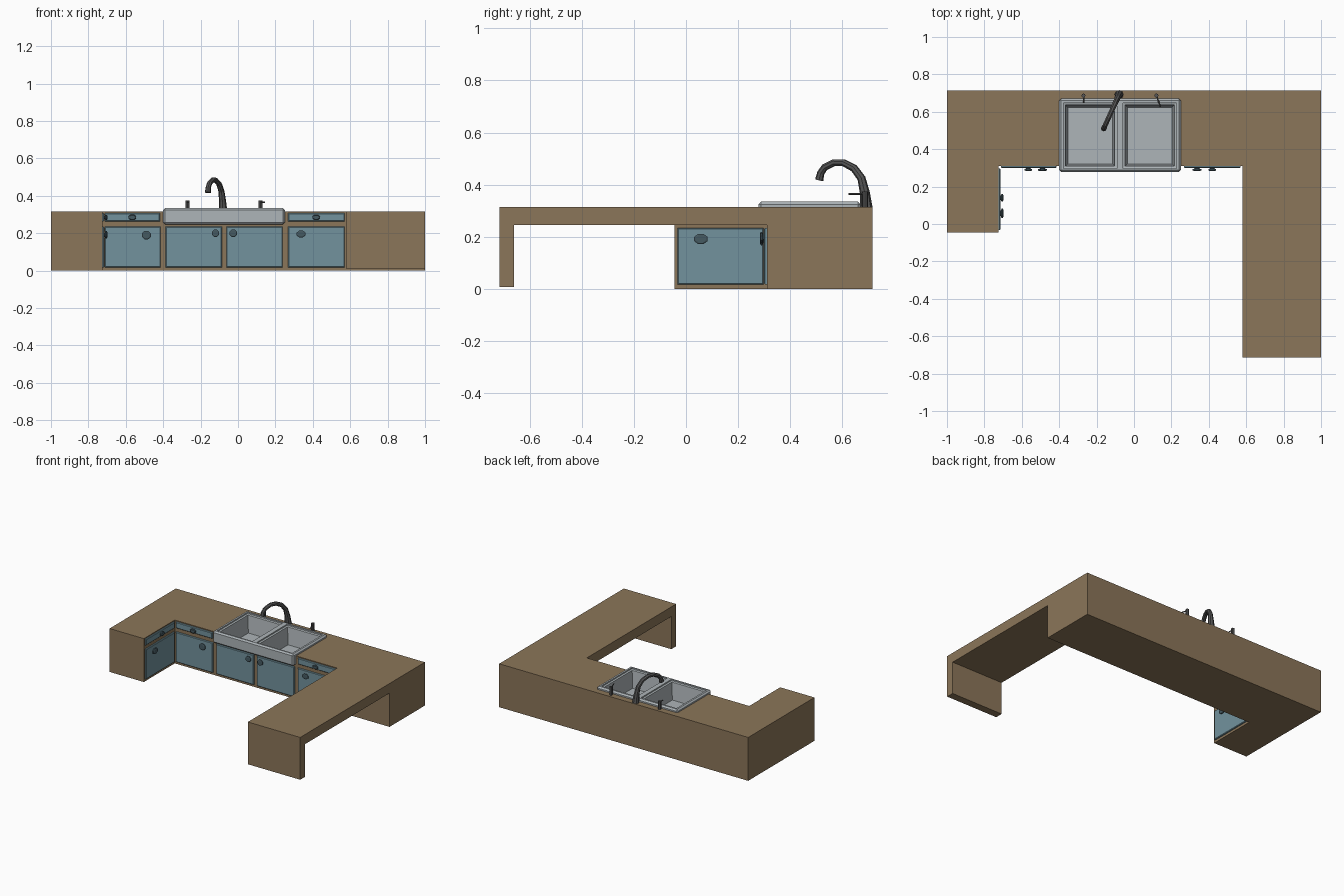
import bpy, bmesh, math
from mathutils import Matrix, Vector

if "Cube" in bpy.data.objects:
    bpy.data.objects.remove(bpy.data.objects["Cube"])


def material(name, rgb):
    m = bpy.data.materials.new(name)
    m.diffuse_color = (*rgb, 1)
    m.use_nodes = True
    m.node_tree.nodes["Principled BSDF"].inputs["Base Color"].default_value = m.diffuse_color
    return m


WOOD = material("brown_wood", (0.26, 0.18, 0.10))
BLUE = material("blue_paint", (0.17, 0.29, 0.34))
STEEL = material("light_steel", (0.42, 0.46, 0.48))
DARK = material("dark_metal", (0.09, 0.09, 0.09))
KNOB = material("knob_paint", (0.06, 0.10, 0.12))


def finish(name, bm, mat):
    bmesh.ops.recalc_face_normals(bm, faces=bm.faces)
    me = bpy.data.meshes.new(name)
    bm.to_mesh(me)
    bm.free()
    ob = bpy.data.objects.new(name, me)
    bpy.context.collection.objects.link(ob)
    if mat:
        me.materials.append(mat)
    return ob


def loft(name, rings, mat=None):
    """Closed solid through rings of equal point count."""
    bm = bmesh.new()
    loops = [[bm.verts.new(p) for p in r] for r in rings]
    n = len(loops[0])
    for a, b in zip(loops, loops[1:]):
        for i in range(n):
            bm.faces.new((a[i], a[(i + 1) % n], b[(i + 1) % n], b[i]))
    bm.faces.new(loops[0])
    bm.faces.new(loops[-1])
    return finish(name, bm, mat)


def rect(x0, x1, y0, y1, z, inset=0):
    x0, x1, y0, y1 = x0 + inset, x1 - inset, y0 + inset, y1 - inset
    return [(x0, y0, z), (x1, y0, z), (x1, y1, z), (x0, y1, z)]


def box(name, x, y, z, mat=None):
    return loft(name, [rect(*x, *y, z[0]), rect(*x, *y, z[1])], mat)


def apply_mod(ob, kind, **props):
    m = ob.modifiers.new(kind.title(), kind)
    for k, v in props.items():
        setattr(m, k, v)
    bpy.context.view_layer.objects.active = ob
    bpy.ops.object.modifier_apply(modifier=m.name)


def boolean(ob, other, op='DIFFERENCE'):
    apply_mod(ob, 'BOOLEAN', object=other, operation=op, solver='EXACT')
    bpy.data.objects.remove(other)


# L-shaped cabinet run: back run plus left leg
TOP = 0.315
plan = [(-1, -0.045), (-0.725, -0.045), (-0.725, 0.31), (0.58, 0.31), (0.58, 0.715), (-1, 0.715)]
cabinet = loft("cabinet_run", [[(x, y, z) for x, y in plan] for z in (0, TOP)], WOOD)
boolean(cabinet, box("cut_rim", (-0.395, 0.245), (0.25, 0.665), (0.26, 0.4)))
boolean(cabinet, box("cut_bowl", (-0.395, 0.245), (0.3115, 0.665), (0.185, 0.3)))

# Right arm: corner block, overhanging top and end panel as one side profile
side = [(0.715, 0), (0.715, TOP), (-0.715, TOP), (-0.715, 0.008),
        (-0.66, 0.008), (-0.66, 0.245), (0.31, 0.245), (0.31, 0)]
loft("peninsula", [[(x, y, z) for y, z in side] for x in (0.58, 1)], WOOD)

# Double sink with front apron and stepped, tapered bowls
sink = box("sink", (-0.40, 0.25), (0.278, 0.67), (0.248, 0.335), STEEL)
apply_mod(sink, 'BEVEL', width=0.01, segments=1)
boolean(sink, box("under", (-0.392, 0.242), (0.3125, 0.662), (0.19, 0.30), STEEL), 'UNION')
for x0, x1 in ((-0.377, -0.092), (-0.058, 0.227)):
    steps = [(0.36, 0), (0.326, 0), (0.322, 0.011), (0.20, 0.024)]
    boolean(sink, loft("bowl_cut", [rect(x0, x1, 0.298, 0.647, z, i) for z, i in steps], STEEL))


# Door and drawer fronts, local frame: u along face, fronts facing local -y
def front(name, place, u, z, knob_u, knob_z, kw, kh):
    d = 0.004
    rings = []
    for y, i in ((0.004, 0), (-0.006, 0), (-0.010, d)):
        rings.append([place @ Vector(p) for p in (
            (u[0] + i, y, z[0] + i), (u[1] - i, y, z[0] + i),
            (u[1] - i, y, z[1] - i), (u[0] + i, y, z[1] - i))])
    loft(name, rings, BLUE)
    rings = []
    for y, s in ((-0.008, 0.55), (-0.014, 0.55), (-0.016, 1), (-0.023, 1), (-0.026, 0.75)):
        ring = []
        for k in range(8):
            a = math.tau * (k + 0.5) / 8
            ring.append(place @ Vector((knob_u + math.cos(a) * kw * s, y, knob_z + math.sin(a) * kh * s)))
        rings.append(ring)
    loft(name + "_knob", rings, KNOB)


back = Matrix.Translation((0, 0.31, 0))
leg = Matrix.Translation((-0.725, 0, 0)) @ Matrix.Rotation(math.pi / 2, 4, 'Z')
DOOR, DRAWER = (0.017, 0.235), (0.263, 0.308)
front("left_door", back, (-0.712, -0.414), DOOR, -0.49, 0.19, 0.026, 0.024)
front("left_drawer", back, (-0.712, -0.418), DRAWER, -0.565, 0.285, 0.022, 0.016)
front("sink_door_left", back, (-0.387, -0.086), DOOR, -0.12, 0.20, 0.021, 0.021)
front("sink_door_right", back, (-0.062, 0.239), DOOR, -0.025, 0.20, 0.021, 0.021)
front("right_door", back, (0.268, 0.57), DOOR, 0.337, 0.196, 0.026, 0.019)
front("right_drawer", back, (0.268, 0.57), DRAWER, 0.418, 0.285, 0.022, 0.015)
front("leg_door", leg, (-0.033, 0.298), DOOR, 0.057, 0.192, 0.028, 0.021)
front("leg_drawer", leg, (-0.033, 0.298), DRAWER, 0.14, 0.285, 0.022, 0.015)


# Tapered low-poly tubes for faucet and handle parts
def tube(name, pts, sides=8):
    """pts: (x, y, z, radius)"""
    pos = [Vector(p[:3]) for p in pts]
    rings = []
    for i, p in enumerate(pos):
        t = (pos[min(i + 1, len(pos) - 1)] - pos[max(i - 1, 0)]).normalized()
        u = t.cross(Vector((0.91, -0.41, 0.013))).normalized()
        v = t.cross(u)
        rings.append([p + pts[i][3] * (math.cos(a) * u + math.sin(a) * v)
                      for a in (math.tau * (k + 0.5) / sides for k in range(sides))])
    return loft(name, rings, DARK)


# Faucet swings over the left bowl: (y, z, radius) along the arc
arc = [(0.692, 0.31, 0.024), (0.686, 0.37, 0.019), (0.673, 0.425, 0.016), (0.645, 0.463, 0.015),
       (0.605, 0.484, 0.014), (0.568, 0.485, 0.014), (0.532, 0.467, 0.014),
       (0.517, 0.445, 0.014), (0.511, 0.418, 0.016)]
tube("faucet", [(-0.08 - (0.692 - y) * 0.45, y, z, r) for y, z, r in arc])

# Tap handles with thin levers
for name, x, dx, y1 in (("left", -0.27, 0.002, 0.648), ("right", 0.12, 0.022, 0.625)):
    tube(name + "_handle_post", [(x, 0.687, 0.31, 0.011), (x, 0.687, 0.375, 0.011)])
    tube(name + "_handle_lever", [(x, 0.687, 0.365, 0.004), (x + dx, y1, 0.365, 0.004)], 6)
